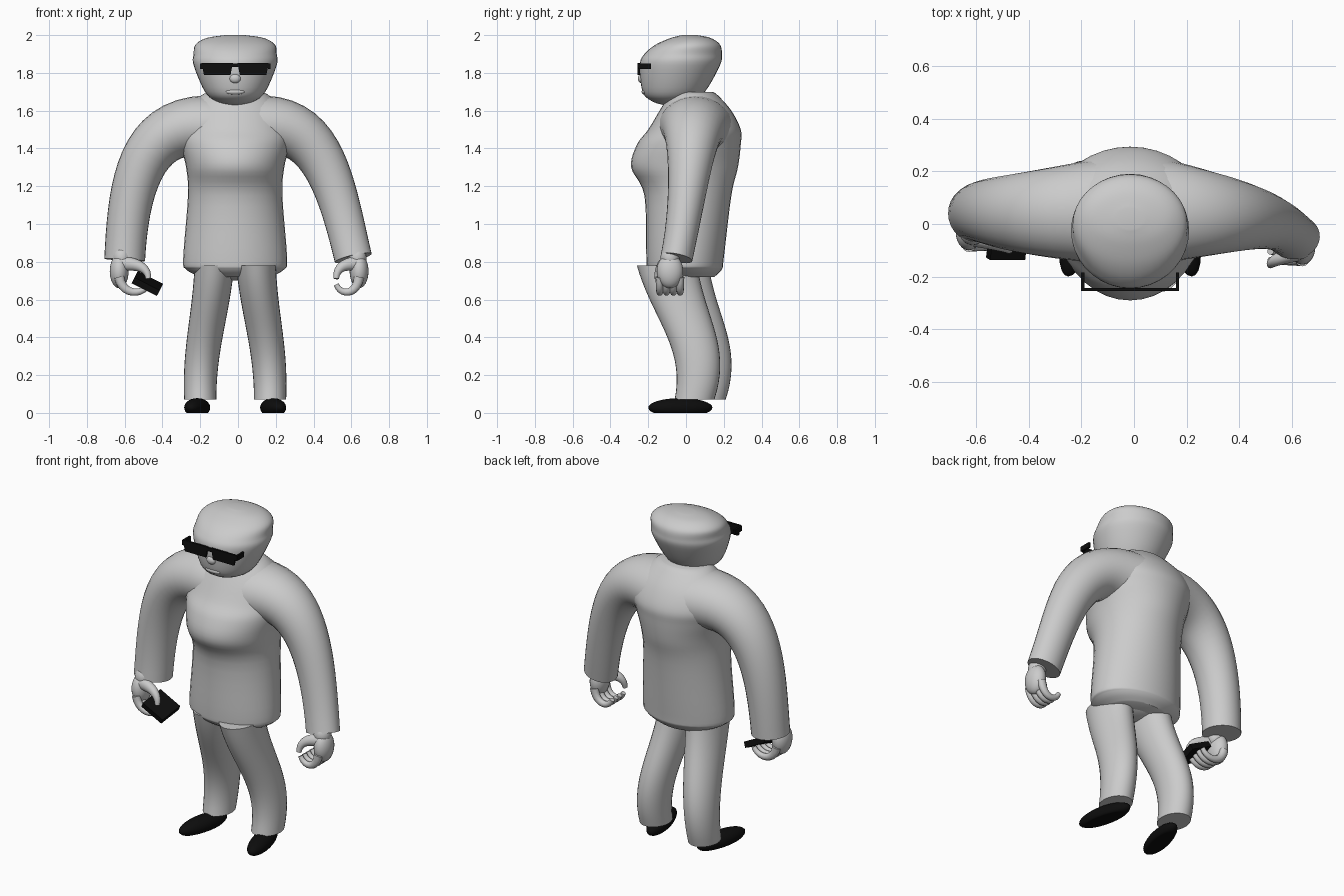
import bpy, bmesh, math
from mathutils import Vector, Matrix

if "Cube" in bpy.data.objects:
    bpy.data.objects.remove(bpy.data.objects["Cube"], do_unlink=True)


def material(name, value):
    mat = bpy.data.materials.new(name)
    mat.use_nodes = True
    colour = (value, value, value, 1)
    mat.diffuse_color = colour
    mat.node_tree.nodes["Principled BSDF"].inputs["Base Color"].default_value = colour
    return mat


GREY = material("plain grey", 0.6)
BLACK = material("black", 0.004)
MIDDLE = -0.015  # the body stands slightly to its right


def finish(name, bm, mat):
    bmesh.ops.recalc_face_normals(bm, faces=bm.faces)
    mesh = bpy.data.meshes.new(name)
    bm.to_mesh(mesh)
    bm.free()
    mesh.materials.append(mat)
    mesh.shade_smooth()
    mesh.set_sharp_from_angle(angle=math.radians(40))
    obj = bpy.data.objects.new(name, mesh)
    bpy.context.collection.objects.link(obj)
    return obj


def skin(name, centres, radii, level, sides=28):
    """Skin elliptical rings, either level or set square to the path."""
    bm = bmesh.new()
    rings = []
    last = len(centres) - 1
    for i, (centre, (width, depth)) in enumerate(zip(centres, radii)):
        tangent = (centres[min(i + 1, last)] - centres[max(i - 1, 0)]).normalized()
        if level:
            tangent = Vector((0, 0, 1))
        across = tangent.cross(Vector((0, 1, 0))).normalized()
        forward = across.cross(tangent)
        angles = [k * math.tau / sides for k in range(sides)]
        rings.append([bm.verts.new(centre + across * width * math.cos(angle)
                                   + forward * depth * math.sin(angle)) for angle in angles])
    for lower, upper in zip(rings, rings[1:]):
        for k in range(sides):
            bm.faces.new((lower[k - 1], lower[k], upper[k], upper[k - 1]))
    bm.faces.new(rings[0])
    bm.faces.new(rings[-1])
    return finish(name, bm, GREY)


def limb(name, controls, start, end, power=1.0, level=False, steps=18, sides=28):
    """Tapered tube along a cubic Bezier path."""
    a, b, c, d = (Vector(p) for p in controls)
    centres, radii = [], []
    for i in range(steps + 1):
        t = i / steps
        s = 1 - t
        centres.append(a * s ** 3 + b * 3 * s * s * t + c * 3 * s * t * t + d * t ** 3)
        radii.append([e + (r - e) * s ** power for r, e in zip(start, end)])
    return skin(name, centres, radii, level, sides)


def blend(p, q, r, s, t):
    """Catmull-Rom value between q and r."""
    return q + t / 2 * (r - p + t * (2 * p - 5 * q + 4 * r - s + t * (3 * (q - r) + s - p)))


def column(name, rows, steps=5):
    """Upright body from rows of height, front, back and half width."""
    rows = [Vector(row) for row in rows]
    padded = [rows[0], *rows, rows[-1]]
    smooth = [blend(*padded[i:i + 4], step / steps)
              for i in range(len(rows) - 1) for step in range(steps)] + [rows[-1]]
    centres = [Vector((MIDDLE, (front + back) / 2, z)) for z, front, back, half in smooth]
    radii = [(half, (back - front) / 2) for z, front, back, half in smooth]
    return skin(name, centres, radii, level=True, sides=36)


def ball(name, loc, radii, mat=GREY):
    bm = bmesh.new()
    bmesh.ops.create_uvsphere(bm, u_segments=24, v_segments=16, radius=1,
                              matrix=Matrix.Translation(loc) @ Matrix.Diagonal((*radii, 1)))
    return finish(name, bm, mat)


def box(name, loc, size, tilt=0, pitch=0):
    bm = bmesh.new()
    turn = Matrix.Rotation(tilt, 4, 'Y') @ Matrix.Rotation(pitch, 4, 'X')
    bmesh.ops.create_cube(bm, size=1, matrix=Matrix.Translation(loc) @ turn
                          @ Matrix.Diagonal((*size, 1)))
    return finish(name, bm, BLACK)


# Jacket body
column("jacket", [
    (0.72, -0.15, 0.15, 0.19), (0.76, -0.2, 0.19, 0.26), (0.82, -0.21, 0.2, 0.275),
    (1.15, -0.22, 0.24, 0.25), (1.3, -0.29, 0.275, 0.26), (1.42, -0.26, 0.29, 0.29),
    (1.5, -0.2, 0.29, 0.3), (1.6, -0.14, 0.24, 0.27), (1.68, -0.09, 0.17, 0.18),
    (1.7, -0.07, 0.14, 0.14)])

# Head
column("head", [
    (1.63, -0.12, -0.06, 0.03), (1.65, -0.18, 0.02, 0.1), (1.7, -0.23, 0.1, 0.16),
    (1.84, -0.245, 0.18, 0.22), (1.9, -0.22, 0.19, 0.22), (1.95, -0.16, 0.18, 0.21),
    (1.985, -0.08, 0.13, 0.15), (2.0, -0.02, 0.06, 0.05)])
ball("nose", (MIDDLE, -0.235, 1.77), (0.03, 0.02, 0.025))
ball("lips", (MIDDLE, -0.22, 1.7), (0.05, 0.015, 0.015))

# Sunglasses
EYE_LEVEL = 1.82
GLASSES_FRONT = -0.25
for side, tag in ((-1, "right"), (1, "left")):
    x = MIDDLE + side * 0.095
    lens = box(tag + "_lens", (x, GLASSES_FRONT, EYE_LEVEL), (0.165, 0.012, 0.065))
    for v in lens.data.vertices:
        if v.co.z < EYE_LEVEL:
            v.co.x = x + (v.co.x - x) * 0.85
    box(tag + "_temple", (MIDDLE + side * 0.18, -0.22, EYE_LEVEL + 0.015), (0.012, 0.07, 0.03))
box("glasses_bridge", (MIDDLE, GLASSES_FRONT, EYE_LEVEL + 0.02), (0.37, 0.012, 0.02))

# Sleeves: the left one swings forward, the right one hangs wider
SHOULDER_SIZE = (0.17, 0.2)
limb("right_sleeve", [(-0.12, 0.05, 1.51), (-0.51, 0.03, 1.57), (-0.58, 0.06, 1.2), (-0.6, 0.04, 0.81)],
     SHOULDER_SIZE, (0.108, 0.11), power=1.7)
limb("left_sleeve", [(0.1, 0.05, 1.51), (0.44, 0.03, 1.57), (0.52, 0.03, 1.2), (0.61, -0.05, 0.82)],
     SHOULDER_SIZE, (0.1, 0.085), power=1.7)


def hand(tag, side, wrist_x, wrist_y, reach):
    """Palm with fingers and thumb curling inward; reach opens the grip."""
    def at(inward, forward, z):
        return (wrist_x - side * inward * reach, wrist_y - forward, z)

    ball(tag + "_palm", at(-0.01, 0, 0.75), (0.05, 0.07, 0.09))
    ball(tag + "_wrist", at(0, 0, 0.82), (0.05, 0.05, 0.06))
    for i in range(4):
        row = (i - 1.5) * 0.036
        limb(f"{tag}_finger_{i + 1}",
             [at(-0.01, row, 0.72), at(0, row, 0.62), at(0.08, row, 0.62), at(0.1, row, 0.68)],
             (0.026, 0.022), (0.014, 0.014), steps=10, sides=12)
    limb(tag + "_thumb",
         [at(0, 0.02, 0.79), at(0.06, 0.04, 0.79), at(0.1, 0.06, 0.77), at(0.1, 0.07, 0.71)],
         (0.04, 0.035), (0.014, 0.014), steps=10, sides=12)


hand("left", 1, 0.63, -0.085, reach=1.1)
hand("right", -1, -0.615, -0.03, reach=1.4)
box("handset", (-0.48, -0.06, 0.685), (0.15, 0.15, 0.035),
    tilt=math.radians(27), pitch=math.radians(15))

# Trousers and shoes: the right leg is set further back
for side, tag, setback in ((-1, "right", 0.06), (1, "left", 0)):
    path = [(0.11, -0.1, 0.78), (0.13, -0.04, 0.5), (0.19, 0.12, 0.35), (0.185, 0.045, 0.07)]
    limb(tag + "_trouser", [(MIDDLE + side * x, y + setback, z) for x, y, z in path],
         (0.105, 0.16), (0.085, 0.105), level=True)
    shoe = ball(tag + "_shoe", (MIDDLE + side * 0.195, -0.03, 0.028), (0.06, 0.17, 0.05), BLACK)
    for v in shoe.data.vertices:
        v.co.x -= side * v.co.y * 0.2
        v.co.z = max(v.co.z, 0)
ball("hips", (MIDDLE, -0.02, 0.77), (0.17, 0.13, 0.07))
